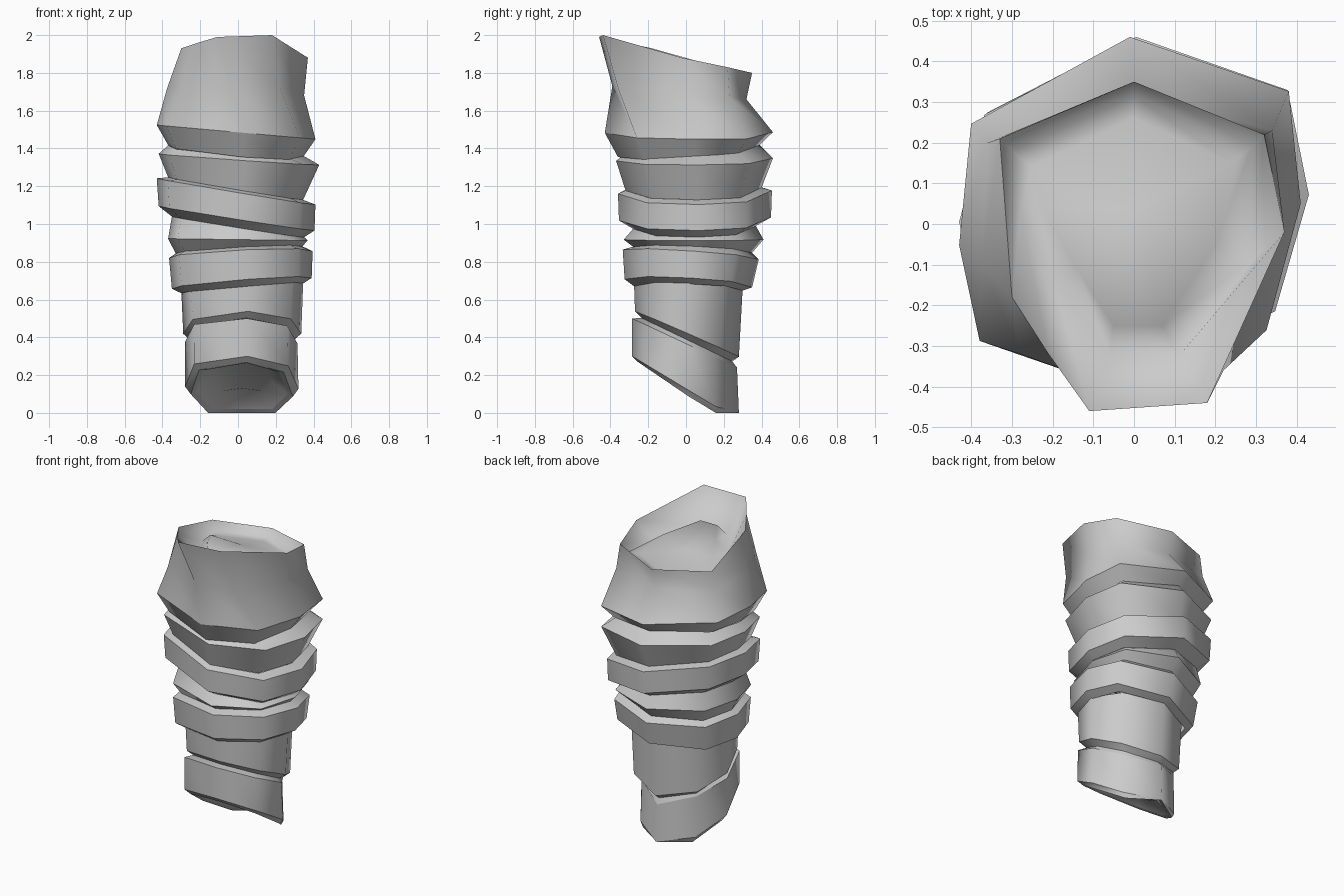
import bpy, bmesh, math

grey = bpy.data.materials.new("plain grey")
grey.diffuse_color = (0.6, 0.6, 0.6, 1)

# Eight-sided outlines in a -1..1 box, with a corner in front and one behind
WIDE = [(0.1, -1), (0.8, -0.62), (1, 0.08), (0.93, 0.7), (0, 1), (-0.93, 0.52), (-1, -0.15), (-0.88, -0.68)]
SLIM = [(0.1, -1), (0.82, -0.64), (1, 0.02), (0.72, 0.64), (0, 1), (-0.72, 0.6), (-1, -0.05), (-0.84, -0.68)]
END = [(0.1, -1), (0.82, -0.70), (1, 0.02), (0.66, 0.56), (0, 1), (-0.66, 0.56), (-1, -0.05), (-0.84, -0.76)]


def blend(t):
    return [(a + (c - a) * t, b + (d - b) * t) for (a, b), (c, d) in zip(WIDE, SLIM)]


def ring(shape, left, right, front, back):
    """Tilted outline through (x,z) at left and right and (y,z) at front and back."""
    (xl, zl), (xr, zr), (yf, zf), (yb, zb) = left, right, front, back
    mid = (zl + zr + zf + zb) / 4
    return [((xl + xr) / 2 + u * (xr - xl) / 2,
             (yf + yb) / 2 + v * (yb - yf) / 2,
             max(0, mid + u * (zr - zl) / 2 + v * (zb - zf) / 2)) for u, v in shape]


def inset(points, k, dz):
    cx = sum(p[0] for p in points) / len(points)
    cy = sum(p[1] for p in points) / len(points)
    cz = sum(p[2] for p in points) / len(points)
    return [(cx + (x - cx) * k, cy + (y - cy) * k, cz + (z - cz) * k + dz) for x, y, z in points]


def loft(name, rings, sharp, cap=None):
    """Skin rings from top to bottom; sharp lists the rings kept as hard edges."""
    bm = bmesh.new()
    rows = [[bm.verts.new(p) for p in r] for r in rings]
    n = len(rows[0])
    for a, b in zip(rows, rows[1:]):
        for i in range(n):
            j = (i + 1) % n
            bm.faces.new((a[i], b[i], b[j], a[j]))
    if cap is not None:
        row = rows[cap[0]]
        tip = bm.verts.new(cap[1])
        for i in range(n):
            j = (i + 1) % n
            bm.faces.new((row[i], row[j], tip) if cap[0] == 0 else (row[j], row[i], tip))
    for f in bm.faces:
        f.smooth = True
    for k in sharp:
        for i in range(n):
            bm.edges.get((rows[k][i], rows[k][(i + 1) % n])).smooth = False
    me = bpy.data.meshes.new(name)
    bm.to_mesh(me)
    bm.free()
    me.materials.append(grey)
    ob = bpy.data.objects.new(name, me)
    bpy.context.collection.objects.link(ob)


# Flared cuff: a sloping filling with a groove inside the slanted rim
filling = [(-0.05, -0.25, 1.87), (0.07, -0.25, 1.87), (0.2, -0.05, 1.82), (0.24, 0.15, 1.765),
           (0, 0.26, 1.75), (-0.25, 0.14, 1.765), (-0.22, 0.03, 1.82), (-0.14, -0.11, 1.85)]
groove = [(-0.06, -0.325, 1.79), (0.11, -0.325, 1.79), (0.29, -0.09, 1.74), (0.29, 0.19, 1.77),
          (0, 0.315, 1.755), (-0.3, 0.18, 1.77), (-0.28, 0.03, 1.76), (-0.2, -0.13, 1.78)]
rim = [(-0.11, -0.46, 1.99), (0.18, -0.44, 2.0), (0.37, -0.02, 1.88), (0.32, 0.22, 1.83),
       (0, 0.35, 1.8), (-0.33, 0.21, 1.82), (-0.3, -0.18, 1.93), (-0.21, -0.32, 1.96)]
waist = [(-0.04, -0.39, 1.73), (0.22, -0.36, 1.72), (0.35, 0, 1.68), (0.34, 0.23, 1.67),
         (0, 0.32, 1.66), (-0.36, 0.2, 1.69), (-0.375, -0.1, 1.72), (-0.28, -0.32, 1.73)]
hem = ring(WIDE, (-0.43, 1.53), (0.41, 1.455), (-0.43, 1.48), (0.46, 1.48))
under = ring(WIDE, (-0.37, 1.42), (0.345, 1.35), (-0.36, 1.36), (0.39, 1.42))
loft("cuff", [filling, groove, rim, waist, hem, under], (2, 4, 5), (0, (0.0, 0.04, 1.81)))

# Wrapped bands: each row is left, right, front, back as (offset, height)
bands = {
    "upper_wrap": (blend(0.25), [
        ((-0.37, 1.42), (0.345, 1.36), (-0.34, 1.36), (0.39, 1.42)),
        ((-0.42, 1.38), (0.43, 1.32), (-0.37, 1.33), (0.46, 1.34)),
        ((-0.37, 1.26), (0.345, 1.14), (-0.32, 1.17), (0.4, 1.18))]),
    "crossing_wrap": (blend(0.45), [
        ((-0.37, 1.26), (0.345, 1.14), (-0.32, 1.17), (0.4, 1.18)),
        ((-0.43, 1.25), (0.41, 1.11), (-0.36, 1.16), (0.455, 1.17)),
        ((-0.42, 1.10), (0.405, 0.97), (-0.355, 1.02), (0.45, 1.03)),
        ((-0.35, 1.05), (0.35, 0.94), (-0.28, 0.97), (0.37, 0.98))]),
    "middle_wrap": (blend(0.5), [
        ((-0.35, 1.05), (0.35, 0.94), (-0.28, 0.97), (0.37, 0.98)),
        ((-0.37, 0.92), (0.37, 0.91), (-0.33, 0.92), (0.41, 0.92)),
        ((-0.33, 0.84), (0.34, 0.88), (-0.28, 0.88), (0.35, 0.85))]),
    "lower_wrap": (blend(0.5), [
        ((-0.33, 0.84), (0.34, 0.88), (-0.28, 0.88), (0.35, 0.85)),
        ((-0.365, 0.82), (0.395, 0.86), (-0.335, 0.86), (0.385, 0.81)),
        ((-0.35, 0.66), (0.39, 0.72), (-0.325, 0.70), (0.35, 0.66)),
        ((-0.3, 0.64), (0.34, 0.69), (-0.275, 0.66), (0.3, 0.64))]),
    "sleeve": (SLIM, [
        ((-0.3, 0.65), (0.345, 0.70), (-0.275, 0.67), (0.3, 0.65)),
        ((-0.29, 0.41), (0.335, 0.42), (-0.27, 0.54), (0.28, 0.30)),
        ((-0.255, 0.39), (0.29, 0.39), (-0.235, 0.50), (0.245, 0.27))]),
}
for name, (shape, rows) in bands.items():
    loft(name, [ring(shape, *r) for r in rows], range(len(rows)))

# Slanted end band with a recessed opening
top = ring(SLIM, (-0.255, 0.39), (0.29, 0.39), (-0.235, 0.50), (0.245, 0.27))
edge = ring(END, (-0.28, 0.37), (0.315, 0.37), (-0.285, 0.50), (0.27, 0.24))
low = ring(END, (-0.28, 0.13), (0.32, 0.13), (-0.285, 0.30), (0.28, -0.04))
base = ring(END, (-0.25, 0.09), (0.29, 0.09), (-0.255, 0.27), (0.275, -0.09))
loft("end_band", [top, edge, low, base, inset(base, 0.9, 0.01), inset(base, 0.6, 0.07)],
     (0, 1, 2, 3, 4), (-1, (0.02, 0.04, 0.13)))
